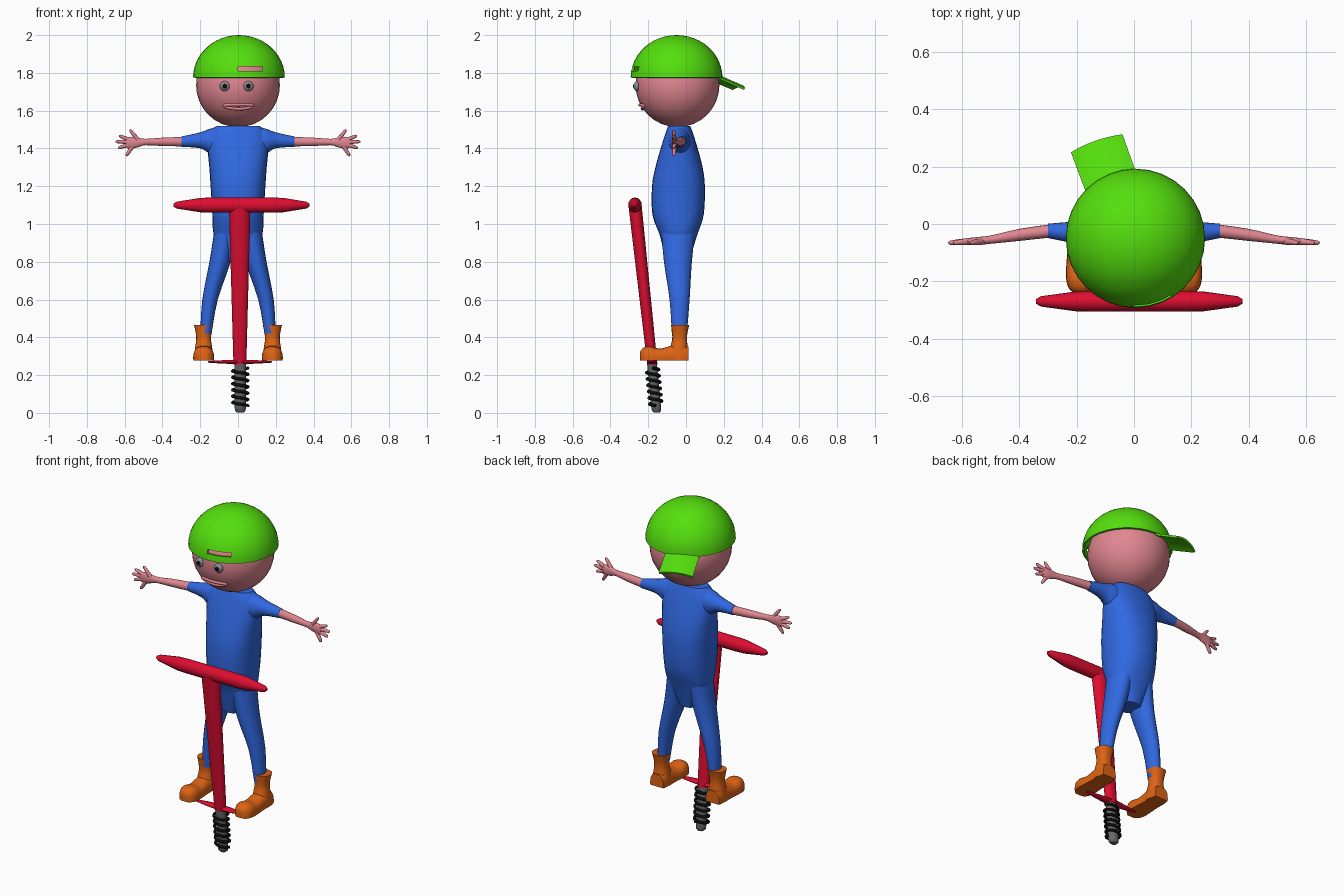
import bpy, bmesh
from math import sin, cos, pi, sqrt, radians
from mathutils import Vector

if "Cube" in bpy.data.objects:
    bpy.data.objects.remove(bpy.data.objects["Cube"])


def material(name, r, g, b):
    m = bpy.data.materials.new(name)
    m.use_nodes = True
    m.diffuse_color = (r, g, b, 1)
    m.node_tree.nodes["Principled BSDF"].inputs["Base Color"].default_value = (r, g, b, 1)
    return m


GREEN = material("cap green", .09, .74, .004)
BLUE = material("clothes blue", .03, .14, .76)
RED = material("frame red", .73, .004, .03)
SKIN = material("skin pink", .75, .24, .28)
ORANGE = material("boot orange", .73, .125, .007)
STEEL = material("rod grey", .14, .14, .14)
BLACK = material("spring black", .004, .004, .004)
EYE = material("eye grey", .25, .27, .3)


def finish(ob, name, mat, angle=40):
    ob.name = name
    ob.data.materials.clear()
    ob.data.materials.append(mat)
    bpy.ops.object.select_all(action='DESELECT')
    ob.select_set(True)
    bpy.context.view_layer.objects.active = ob
    if ob.type == 'CURVE':
        bpy.ops.object.convert(target='MESH')
        ob = bpy.context.object
    for mod in list(ob.modifiers):
        bpy.ops.object.modifier_apply(modifier=mod.name)
    bpy.ops.object.shade_smooth_by_angle(angle=radians(angle))
    return ob


def from_bmesh(bm):
    bmesh.ops.recalc_face_normals(bm, faces=bm.faces)
    me = bpy.data.meshes.new("mesh")
    bm.to_mesh(me)
    bm.free()
    ob = bpy.data.objects.new("part", me)
    bpy.context.collection.objects.link(ob)
    return ob


def smooth_rings(rings, steps):
    """Catmull-Rom interpolation between the given rings."""
    out = []
    for i in range(len(rings) - 1):
        p0, p1 = rings[max(i - 1, 0)], rings[i]
        p2, p3 = rings[i + 1], rings[min(i + 2, len(rings) - 1)]
        for k in range(steps):
            t = k / steps
            out.append([b + t / 2 * (c - a + t * (2*a - 5*b + 4*c - d + t * (3*(b - c) + d - a)))
                        for a, b, c, d in zip(p0, p1, p2, p3)])
    return out + [rings[-1]]


def loft(name, mat, axis, rings, power=1, segs=20, steps=3, floor=None, angle=40):
    """Skin over rings of (x, y, z, radius1, radius2) lying across the axis."""
    bm = bmesh.new()
    loops = []
    for x, y, z, r1, r2 in smooth_rings(rings, steps):
        loop = []
        for i in range(segs):
            c, s = cos(2 * pi * i / segs), sin(2 * pi * i / segs)
            u = r1 * abs(c) ** power * (1 if c > 0 else -1)
            v = r2 * abs(s) ** power * (1 if s > 0 else -1)
            p = Vector((x, y, z)) + Vector({'x': (0, u, v), 'y': (u, 0, v), 'z': (u, v, 0)}[axis])
            if floor is not None:
                p.z = max(p.z, floor)
            loop.append(bm.verts.new(p))
        loops.append(loop)
    for a, b in zip(loops, loops[1:]):
        for i in range(segs):
            j = (i + 1) % segs
            bm.faces.new((a[i], a[j], b[j], b[i]))
    bm.faces.new(loops[0])
    bm.faces.new(loops[-1])
    return finish(from_bmesh(bm), name, mat, angle)


def tube(name, mat, points, radii, cyclic=False):
    cu = bpy.data.curves.new(name, 'CURVE')
    cu.dimensions = '3D'
    cu.bevel_depth = 1
    cu.bevel_resolution = 2
    cu.use_fill_caps = True
    sp = cu.splines.new('POLY')
    sp.points.add(len(points) - 1)
    for pt, co, r in zip(sp.points, points, radii):
        pt.co = (*co, 1)
        pt.radius = r
    sp.use_cyclic_u = cyclic
    ob = bpy.data.objects.new(name, cu)
    bpy.context.collection.objects.link(ob)
    return finish(ob, name, mat, 60)


def ball(name, mat, loc, scale, segs=32):
    bpy.ops.mesh.primitive_uv_sphere_add(segments=segs, ring_count=segs // 2, location=loc)
    ob = bpy.context.object
    ob.scale = scale
    bpy.ops.object.transform_apply(location=True)
    return finish(ob, name, mat)


# Head
HEAD, R = Vector((0, -.045, 1.735)), .222
ball("head", SKIN, HEAD, (R, R, R))


def face_y(x, z):
    return HEAD.y - sqrt(R * R - x * x - (z - HEAD.z) ** 2)


# Eyes and lips
for side, x in (("right", -.07), ("left", .055)):
    y = face_y(x, 1.73)
    ball(side + "_eye", EYE, (x, y, 1.73), (.027, .017, .027), 16)
    ball(side + "_pupil", BLACK, (x, y - .014, 1.73), (.013, .006, .013), 12)
lips = []
for i in range(32):
    a = 2 * pi * i / 32
    x = .003 + .076 * cos(a)
    z = 1.62 + .011 * sin(a) + .006 * cos(a) ** 2
    lips.append((x, face_y(x, z) - .004, z))
tube("lips", SKIN, lips, [.008] * 32, True)

# Cap: open half dome with a strap slot at the front
bpy.ops.mesh.primitive_uv_sphere_add(segments=32, ring_count=24)
cap = bpy.context.object
bm = bmesh.new()
bm.from_mesh(cap.data)
bmesh.ops.delete(bm, geom=[v for v in bm.verts if v.co.z < -.01], context='VERTS')
for v in bm.verts:
    v.co = Vector((.005 + v.co.x * .243, -.05 + v.co.y * .243, 1.775 + v.co.z * .225))
bm.to_mesh(cap.data)
bm.free()
shell = cap.modifiers.new("shell", 'SOLIDIFY')
shell.thickness = .012
bpy.ops.mesh.primitive_cube_add(size=1, location=(.065, -.26, 1.823))
cutter = bpy.context.object
cutter.scale = (.13, .2, .024)
cutter.hide_render = True
bpy.context.view_layer.update()
slot = cap.modifiers.new("slot", 'BOOLEAN')
slot.operation = 'DIFFERENCE'
slot.object = cutter
finish(cap, "cap", GREEN)
bpy.data.objects.remove(cutter)

# Cap brim, pointing backwards
bm = bmesh.new()
N, M = 10, 4
inner = Vector((-.175, .13, 1.77)), Vector((0, .2, 1.77))
outer = Vector((-.22, .25, 1.72)), Vector((-.04, .313, 1.72))
grid = []
for i in range(N + 1):
    s = i / N
    arch = 4 * s * (1 - s)
    a, b = inner[0].lerp(inner[1], s), outer[0].lerp(outer[1], s)
    b += (b - a) * .08 * arch
    grid.append([bm.verts.new(a.lerp(b, -.12 + 1.12 * j / M) + Vector((0, 0, .02 * arch)))
                 for j in range(M + 1)])
for i in range(N):
    for j in range(M):
        bm.faces.new((grid[i][j], grid[i + 1][j], grid[i + 1][j + 1], grid[i][j + 1]))
brim = from_bmesh(bm)
brim.modifiers.new("thickness", 'SOLIDIFY').thickness = .012
finish(brim, "cap_brim", GREEN)

# Torso
loft("torso", BLUE, 'z', [
    (0, -.043, .80, .055, .06), (0, -.042, .88, .10, .082), (0, -.04, .95, .13, .102),
    (0, -.042, 1.05, .136, .136), (0, -.04, 1.2, .145, .14), (0, -.037, 1.3, .152, .125),
    (0, -.036, 1.4, .16, .098), (0, -.036, 1.48, .148, .073), (0, -.036, 1.52, .115, .058),
], power=.85, segs=28)

# Limbs, mirrored left and right
for side, s in (("right", -1), ("left", 1)):
    loft(side + "_leg", BLUE, 'z', [
        (s * .065, -.04, .97, .06, .09), (s * .095, -.043, .8, .056, .074),
        (s * .148, -.034, .6, .041, .053), (s * .17, -.035, .42, .03, .04)])
    loft(side + "_sleeve", BLUE, 'x', [
        (s * .09, -.036, 1.43, .06, .088), (s * .15, -.034, 1.438, .055, .066),
        (s * .2, -.03, 1.443, .04, .042), (s * .3, -.024, 1.436, .025, .027)])
    loft(side + "_forearm", SKIN, 'x', [
        (s * .29, -.024, 1.436, .023, .025), (s * .4, -.038, 1.435, .021, .022),
        (s * .49, -.053, 1.434, .015, .017), (s * .53, -.058, 1.432, .014, .026),
        (s * .57, -.061, 1.43, .013, .032), (s * .592, -.063, 1.43, .009, .026)], segs=16)
    # Thumb and fingers: root and tip as (x, z)
    digits = [("thumb", .53, 1.445, .573, 1.5), ("index_finger", .58, 1.447, .63, 1.468),
              ("middle_finger", .58, 1.434, .648, 1.436), ("ring_finger", .58, 1.42, .635, 1.402),
              ("little_finger", .56, 1.41, .592, 1.36)]
    for name, x0, z0, x1, z1 in digits:
        path = [(s * (x0 + (x1 - x0) * t), -.061 - .005 * t, z0 + (z1 - z0) * t)
                for t in (0, .5, .88, 1)]
        tube(side + "_" + name, SKIN, path, [.012, .01, .008, .003])
    # Boot: foot along y, shaft along z
    x = s * .182
    loft(side + "_boot_foot", ORANGE, 'y', [
        (x, -.243, .29, .022, .035), (x, -.225, .29, .045, .055), (x, -.19, .29, .055, .062),
        (x, -.14, .29, .054, .05), (x, -.09, .29, .05, .062), (x, -.03, .29, .05, .075),
        (x, .013, .29, .044, .06)], power=.75, floor=.278, angle=50)
    loft(side + "_boot_shaft", ORANGE, 'z', [
        (x, -.037, .28, .052, .05), (x, -.037, .34, .046, .047), (x, -.034, .39, .039, .039),
        (x, -.033, .43, .043, .042), (x, -.031, .465, .051, .048)], power=.85)

# Pogo frame: handlebar, pole and foot peg
loft("handlebar", RED, 'x', [
    (-.342, -.27, 1.1, .008, .008), (-.325, -.27, 1.1, .018, .018), (-.2, -.27, 1.1, .035, .038),
    (-.15, -.27, 1.1, .036, .04), (.19, -.27, 1.1, .036, .04), (.24, -.27, 1.1, .035, .038),
    (.362, -.27, 1.1, .018, .018), (.378, -.27, 1.1, .008, .008)], segs=16, steps=1)
loft("pole", RED, 'z', [
    (.01, -.178, .255, .034, .027), (.009, -.27, 1.1, .057, .035)], segs=24, steps=1)
loft("foot_peg", RED, 'x', [
    (-.16, -.18, .27, .005, .004), (-.08, -.18, .27, .02, .009), (.01, -.18, .27, .026, .012),
    (.1, -.18, .27, .02, .009), (.18, -.18, .27, .005, .004)], segs=12)

# Spring rod and coil, leaning with the pole
loft("spring_rod", STEEL, 'z', [
    (.012, -.18, .26, .03, .026), (.012, -.158, .03, .03, .026), (.012, -.156, .012, .028, .024),
    (.012, -.155, .002, .018, .016)], segs=16, steps=1)
TURNS, STEP = 6, 20
coil = []
for i in range(TURNS * STEP + 1):
    t = i / (TURNS * STEP)
    a = 2 * pi * i / STEP
    coil.append((.012 + .041 * cos(a), -.178 + .019 * t + .034 * sin(a), .238 - .2 * t))
tube("spring_coil", BLACK, coil, [.008] * len(coil))
